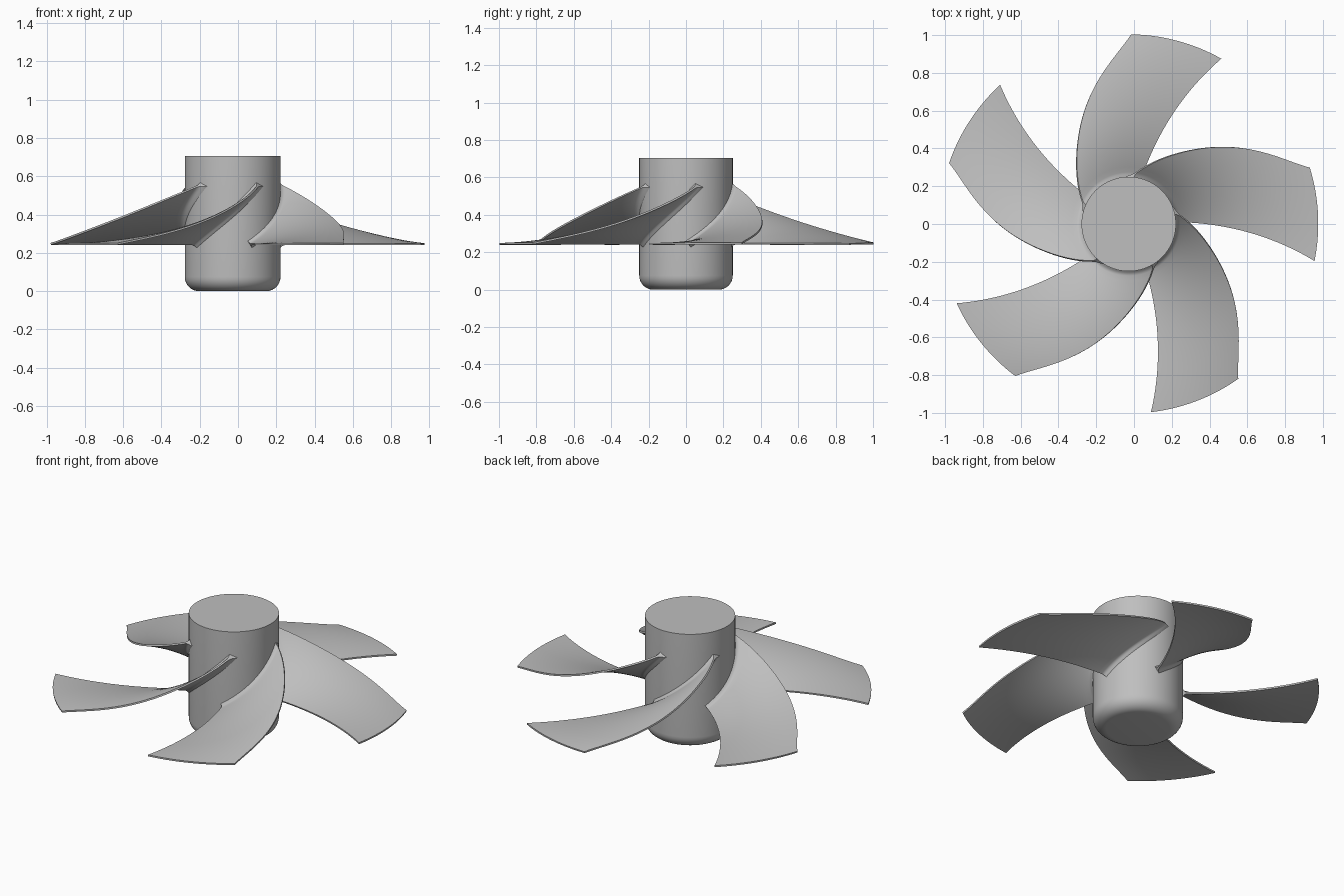
import bpy
import bmesh
import math

cube = bpy.data.objects.get("Cube")
if cube:
    bpy.data.objects.remove(cube)

AXIS_X = -0.028      # hub axis
HUB_R = 0.25
HUB_TOP = 0.705
TIP_R = 1.003
BLADES = 5
LOW_Z = 0.245
SPAN, CHORD = 28, 24  # blade grid resolution

grey = bpy.data.materials.new("plain grey")
grey.use_nodes = True
colour = (0.52, 0.52, 0.52, 1)
grey.diffuse_color = colour
grey.node_tree.nodes["Principled BSDF"].inputs["Base Color"].default_value = colour


def curve(points, x):
    """Smooth polynomial through a few (x, value) points."""
    total = 0
    for i, (xi, value) in enumerate(points):
        for j, (xj, _) in enumerate(points):
            if i != j:
                value *= (x - xj) / (xi - xj)
        total += value
    return total


def add_object(name, mesh, angle=0):
    ob = bpy.data.objects.new(name, mesh)
    bpy.context.collection.objects.link(ob)
    ob.location.x = AXIS_X
    ob.rotation_euler.z = angle
    return ob


def finish_mesh(bm, name):
    bmesh.ops.recalc_face_normals(bm, faces=bm.faces)
    mesh = bpy.data.meshes.new(name)
    bm.to_mesh(mesh)
    bm.free()
    mesh.materials.append(grey)
    return mesh


def smooth(ob):
    bpy.ops.object.select_all(action="DESELECT")
    ob.select_set(True)
    bpy.context.view_layer.objects.active = ob
    bpy.ops.object.shade_smooth_by_angle(angle=math.radians(35))


# Hub: solid cylinder with a rounded lower rim
bm = bmesh.new()
bmesh.ops.create_cone(bm, cap_ends=True, segments=96, radius1=HUB_R,
                      radius2=HUB_R, depth=HUB_TOP)
bmesh.ops.translate(bm, verts=bm.verts, vec=(0, 0, HUB_TOP / 2))
rim = [e for e in bm.edges if all(v.co.z < 0.01 for v in e.verts)]
bmesh.ops.bevel(bm, geom=rim, offset=0.075, segments=8, profile=0.5,
                affect="EDGES")
smooth(add_object("hub", finish_mesh(bm, "hub")))

# Blade outline: angle of each edge and height of the swept edge by radius
swept_angle = [(0.25, 159), (0.43, 130), (0.635, 112), (0.87, 96), (1.0, 89.4)]
low_angle = [(0.25, 75), (0.65, 67.8), (1.0, 60.8)]
swept_z = [(0.25, 0.56), (0.43, 0.46), (0.635, 0.365), (1.0, 0.248)]


def blade_point(r, t):
    a0, a1 = curve(low_angle, r), curve(swept_angle, r)
    angle = math.radians(a0 + (a1 - a0) * t)
    rise = (curve(swept_z, r) - LOW_Z) * (0.75 * t + 0.25 * t * t)
    return (r * math.cos(angle), r * math.sin(angle), LOW_Z + rise)


def half_thickness(r):
    """Thin sheet that flares into a small fillet at the hub."""
    flare = max(0, 1 - (r - HUB_R) / 0.025)
    return 0.005 + 0.016 * min(flare, 1.2) ** 2


# Middle surface of one blade, with extra rows at the root fillet
radii = [0.24, 0.25, 0.256, 0.262, 0.268]
radii += [0.275 + (TIP_R - 0.275) * i / SPAN for i in range(SPAN + 1)]
mid = bmesh.new()
grid = [[mid.verts.new(blade_point(r, j / CHORD)) for j in range(CHORD + 1)]
        for r in radii]
for a, b in zip(grid, grid[1:]):
    for j in range(CHORD):
        mid.faces.new((a[j], b[j], b[j + 1], a[j + 1]))
mid.normal_update()

# Upper and lower skins, closed round the border
bm = bmesh.new()
skins = []
for side in (1, -1):
    skins.append([[bm.verts.new(v.co + v.normal * side * half_thickness(r))
                   for v in row] for r, row in zip(radii, grid)])
mid.free()
for skin in skins:
    for a, b in zip(skin, skin[1:]):
        for j in range(CHORD):
            bm.faces.new((a[j], b[j], b[j + 1], a[j + 1]))
borders = [s[0] + [row[-1] for row in s[1:-1]] + s[-1][::-1]
           + [row[0] for row in s[-2:0:-1]] for s in skins]
top, bottom = borders
for k in range(len(top)):
    bm.faces.new((top[k - 1], top[k], bottom[k], bottom[k - 1]))
blade_mesh = finish_mesh(bm, "blade")

# Five equal blades around the hub
for k in range(BLADES):
    blade = add_object(f"blade_{k + 1}", blade_mesh, math.tau * k / BLADES)
    if k == 0:
        smooth(blade)
